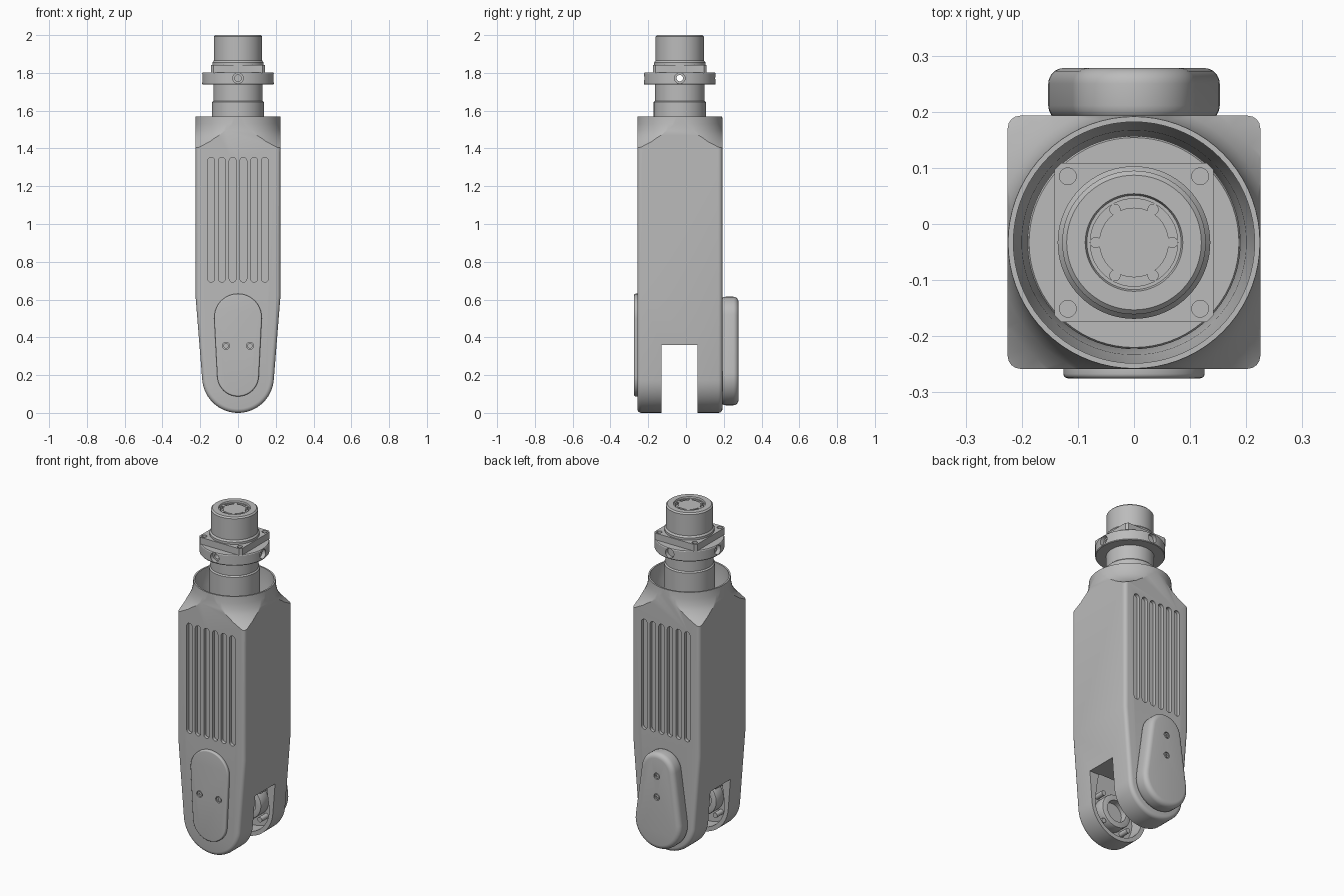
import bpy, bmesh, math
from mathutils import Matrix

if "Cube" in bpy.data.objects:
    bpy.data.objects.remove(bpy.data.objects["Cube"])

CY = -0.033                      # depth of the main axis
FRONT, BACK = -0.258, 0.193      # body faces

grey = bpy.data.materials.new("plain grey")
grey.use_nodes = True
colour = (0.5, 0.5, 0.5, 1)
grey.diffuse_color = colour
grey.node_tree.nodes["Principled BSDF"].inputs["Base Color"].default_value = colour


def finish(bm, name):
    bmesh.ops.recalc_face_normals(bm, faces=bm.faces)
    mesh = bpy.data.meshes.new(name)
    bm.to_mesh(mesh)
    bm.free()
    ob = bpy.data.objects.new(name, mesh)
    bpy.context.collection.objects.link(ob)
    mesh.materials.append(grey)
    return ob


def activate(ob):
    bpy.ops.object.select_all(action='DESELECT')
    ob.select_set(True)
    bpy.context.view_layer.objects.active = ob


def apply(ob, mod):
    activate(ob)
    bpy.ops.object.modifier_apply(modifier=mod.name)


def bevel(ob, width, segments=4):
    mod = ob.modifiers.new("bevel", 'BEVEL')
    mod.width, mod.segments = width, segments
    mod.limit_method, mod.angle_limit = 'ANGLE', math.radians(40)
    apply(ob, mod)


def boolean(ob, tool, operation='DIFFERENCE', keep=False):
    mod = ob.modifiers.new("cut", 'BOOLEAN')
    mod.operation, mod.object, mod.solver = operation, tool, 'EXACT'
    apply(ob, mod)
    if not keep:
        bpy.data.objects.remove(tool)


def smooth(ob):
    activate(ob)
    bpy.ops.object.shade_smooth_by_angle(angle=math.radians(30))


def slab(name, points, y0, y1):
    """Extrude an (x, z) outline along y."""
    bm = bmesh.new()
    face = bm.faces.new([bm.verts.new((x, y0, z)) for x, z in points])
    new = bmesh.ops.extrude_face_region(bm, geom=[face])["geom"]
    verts = [v for v in new if isinstance(v, bmesh.types.BMVert)]
    bmesh.ops.translate(bm, verts=verts, vec=(0, y1 - y0, 0))
    return finish(bm, name)


def lathe(name, profile, segments=72):
    """Turn a closed (radius, z) profile around the main axis."""
    bm = bmesh.new()
    verts = [bm.verts.new((r, 0, z)) for r, z in profile]
    edges = [bm.edges.new(p) for p in zip(verts, verts[1:])]
    bmesh.ops.spin(bm, geom=verts + edges, cent=(0, 0, 0), axis=(0, 0, 1),
                   angle=math.tau, steps=segments)
    bmesh.ops.remove_doubles(bm, verts=bm.verts, dist=1e-5)
    bmesh.ops.translate(bm, verts=bm.verts, vec=(0, CY, 0))
    return finish(bm, name)


def rod(name, centre, radius, length, axis='Z', segments=24):
    turn = {'X': Matrix.Rotation(math.pi / 2, 4, 'Y'),
            'Y': Matrix.Rotation(math.pi / 2, 4, 'X'), 'Z': Matrix()}[axis]
    bm = bmesh.new()
    bmesh.ops.create_cone(bm, cap_ends=True, segments=segments, radius1=radius,
                          radius2=radius, depth=length,
                          matrix=Matrix.Translation(centre) @ turn)
    return finish(bm, name)


def block(name, lo, hi):
    return slab(name, [(lo[0], lo[2]), (hi[0], lo[2]), (hi[0], hi[2]), (lo[0], hi[2])],
                lo[1], hi[1])


def arc(z, r, start, end, steps=20, x=0):
    angles = [start + (end - start) * i / steps for i in range(steps + 1)]
    return [(x + r * math.cos(a), z + r * math.sin(a)) for a in angles]


def capsule(z0, r0, z1, r1, x=0, steps=20):
    """Outline around two circles, one above the other."""
    a = math.asin((r0 - r1) / (z1 - z0))
    return (arc(z1, r1, a, math.pi - a, steps, x)
            + arc(z0, r0, math.pi - a, math.tau + a, steps, x))


def leg_outline(half, shoulder, radius, top):
    a = math.atan2(shoulder - 0.19, half)
    a -= math.acos(radius / math.hypot(half, shoulder - 0.19))
    return ([(half, top), (half, shoulder), ] + arc(0.19, radius, a, -math.pi - a, 32)
            + [(-half, shoulder), (-half, top)])


# Body: tapered slab with rounded edges, its square top flowing into a round neck
body = slab("body", leg_outline(0.225, 0.62, 0.19, 1.62), FRONT, BACK)
bevel(body, 0.022)
boolean(body, lathe("neck_shape", [
    (0, -0.1), (0.45, -0.1), (0.45, 1.36), (0.33, 1.39), (0.30, 1.41), (0.27, 1.436),
    (0.246, 1.47), (0.235, 1.495), (0.227, 1.53), (0.2245, 1.57), (0, 1.57)]), 'INTERSECT')
boolean(body, lathe("neck_hollow", [
    (0, 1.30), (0.19, 1.30), (0.20, 1.42), (0.215, 1.47), (0.215, 1.7), (0, 1.7)]))

# Fork opening and the pockets inside both fork legs
boolean(body, block("fork_gap", (-0.4, -0.13, -0.1), (0.4, 0.06, 0.36)))
for y0, y1 in ((-0.215, -0.125), (0.055, 0.15)):
    boolean(body, slab("leg_pocket", capsule(0.19, 0.165, 0.30, 0.15), y0, y1))

# Vent grooves on front and back
for face in (FRONT, BACK):
    for i in range(6):
        x = (i - 2.5) * 0.057
        boolean(body, slab("groove", capsule(0.71, 0.018, 1.335, 0.018, x, 8),
                           face - 0.02, face + 0.02))
smooth(body)


def cover(name, outline, y_in, y_out, round_edge, screws):
    ob = slab(name, outline, y_in, y_out)
    bevel(ob, round_edge, 5)
    side = 1 if y_out > y_in else -1
    for x, z in screws:
        boolean(ob, rod("screw_hole", (x, y_out, z), 0.019, 0.02, 'Y'))
        head = rod(name + "_screw", (x, y_out - side * 0.006, z), 0.014, 0.008, 'Y')
        boolean(head, rod("socket", (x, y_out, z), 0.007, 0.016, 'Y', 6))
        smooth(head)
    smooth(ob)


# Covers over the joint
cover("front_cover", capsule(0.197, 0.11, 0.505, 0.126), FRONT + 0.01, -0.275, 0.008,
      [(-0.063, 0.355), (0.063, 0.355)])
cover("back_cover", capsule(0.193, 0.153, 0.505, 0.11), BACK - 0.01, 0.278, 0.028,
      [(0, 0.355), (0, 0.48)])

# Bearing hubs inside the fork legs
for name, y0, y1 in (("front_hub", -0.22, -0.145), ("back_hub", 0.075, 0.155)):
    mid, depth = (y0 + y1) / 2, y1 - y0
    inner = y1 if y0 < CY else y0
    hub = rod(name, (0, mid, 0.19), 0.1, depth, 'Y', 48)
    bevel(hub, 0.008, 2)
    boolean(hub, rod("bore", (0, inner, 0.19), 0.065, 0.08, 'Y', 40))
    smooth(hub)
    for i in range(4):
        a = math.radians(45 + 90 * i)
        smooth(rod(name + "_bolt", (0.122 * math.cos(a), mid, 0.19 + 0.122 * math.sin(a)),
                   0.015, depth * 0.8, 'Y', 16))

# Connector: stepped column with collar and recessed socket ring
connector = lathe("connector", [
    (0, 1.28), (0.138, 1.28), (0.138, 1.645), (0.131, 1.652), (0.131, 1.738),
    (0.187, 1.738), (0.19, 1.742), (0.19, 1.797), (0.187, 1.802), (0.136, 1.802),
    (0.136, 1.855), (0.128, 1.865), (0.128, 1.992), (0.12, 2.0), (0.087, 2.0),
    (0.084, 1.992), (0.078, 1.992), (0.078, 1.975), (0.062, 1.975), (0.062, 1.992),
    (0, 1.992)])
for axis, dx, dy in (('X', 1, 0), ('Y', 0, 1)):
    boolean(connector, rod("through_hole", (0, CY, 1.772), 0.017, 0.6, axis))
    for s in (-1, 1):
        boolean(connector, rod("counterbore", (s * dx * 0.19, CY + s * dy * 0.19, 1.772),
                               0.028, 0.05, axis))
smooth(connector)

# Contact pins in the socket ring
for i in range(6):
    a = math.radians(60 * i)
    smooth(rod("contact_pin", (0.068 * math.cos(a), CY + 0.068 * math.sin(a), 1.982),
               0.01, 0.02, 'Z', 16))

# Square mounting plate with four holes
plate = block("mounting_plate", (-0.142, CY - 0.142, 1.80), (0.142, CY + 0.142, 1.842))
boolean(plate, rod("corner_trim", (0, CY, 1.82), 0.192, 0.2, 'Z', 72), 'INTERSECT')
for sx in (-1, 1):
    for sy in (-1, 1):
        boolean(plate, rod("plate_hole", (sx * 0.118, CY + sy * 0.118, 1.842),
                           0.015, 0.06, 'Z', 20))
smooth(plate)
